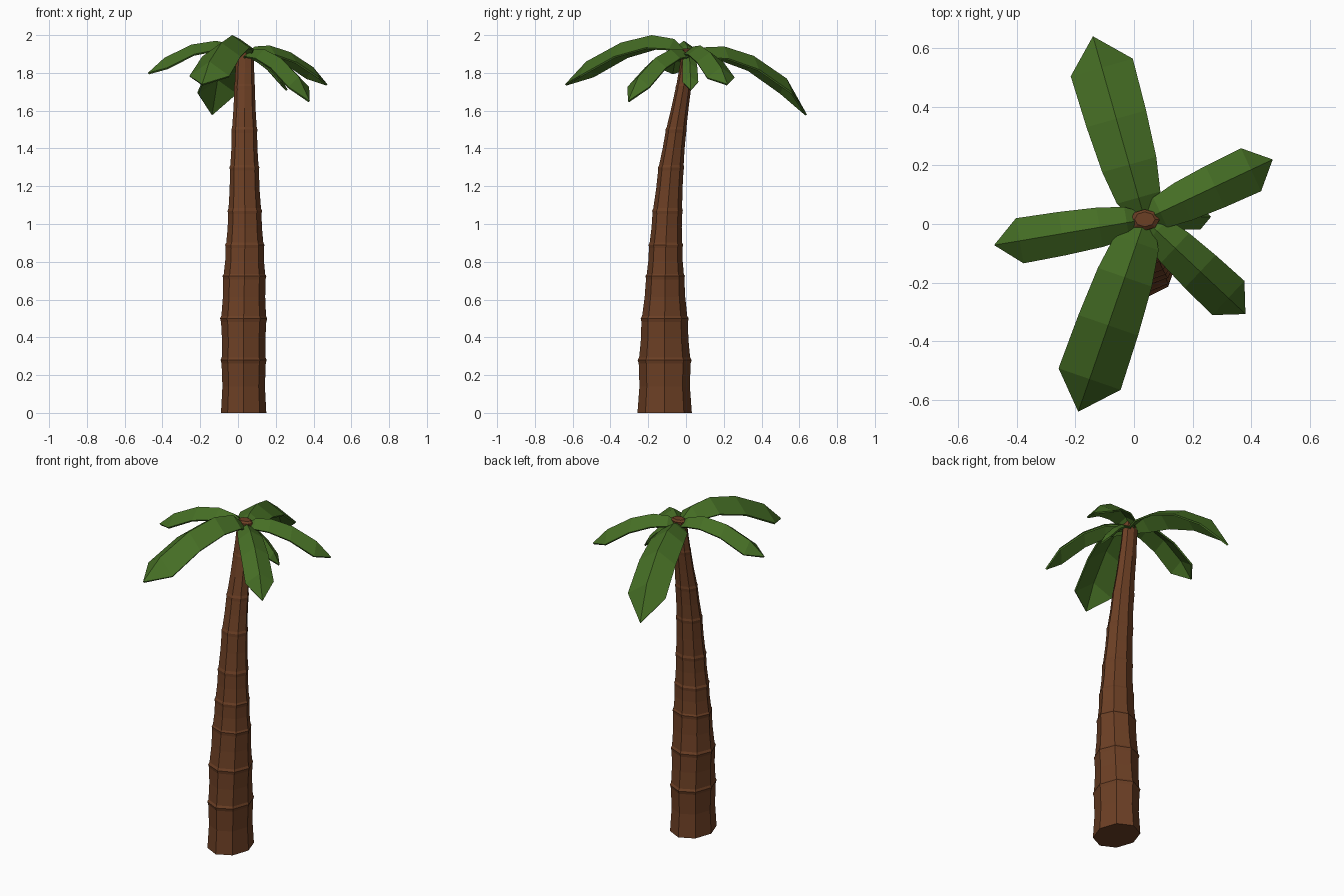
import bpy, bmesh, math
from mathutils import Vector

cube = bpy.data.objects.get("Cube")
if cube:
    bpy.data.objects.remove(cube, do_unlink=True)


def material(name, rgb):
    m = bpy.data.materials.new(name)
    m.use_nodes = True
    m.diffuse_color = (*rgb, 1)
    m.node_tree.nodes["Principled BSDF"].inputs["Base Color"].default_value = (*rgb, 1)
    return m


BARK = material("bark brown", (0.15, 0.05, 0.018))
GREEN = material("leaf green", (0.06, 0.155, 0.018))


def add_object(name, bm, mat):
    bmesh.ops.recalc_face_normals(bm, faces=bm.faces)
    mesh = bpy.data.meshes.new(name)
    bm.to_mesh(mesh)
    bm.free()
    mesh.materials.append(mat)
    ob = bpy.data.objects.new(name, mesh)
    bpy.context.collection.objects.link(ob)
    return ob


# Trunk: joint rings (height, centre x, centre y, radius x, radius y)
JOINTS = [(0, .03, -.113, .12, .144), (.28, .03, -.113, .122, .143),
          (.50, .03, -.113, .125, .127), (.725, .034, -.11, .116, .104),
          (.89, .036, -.107, .104, .091), (1.07, .036, -.098, .091, .081),
          (1.30, .034, -.079, .079, .069), (1.50, .034, -.052, .069, .056),
          (1.73, .035, -.012, .056, .042), (1.92, .037, .014, .05, .036)]
SIDES = 8


def ring(bm, z, cx, cy, rx, ry, scale):
    return [bm.verts.new((cx + rx * scale * math.cos(a), cy + ry * scale * math.sin(a), z))
            for a in (math.tau * i / SIDES for i in range(SIDES))]


bm = bmesh.new()
rings = []
for i, (low, high) in enumerate(zip(JOINTS, JOINTS[1:])):
    low, high = Vector(low), Vector(high)
    # each section: neck, narrow waist, flared lip
    height = high[0] - low[0]
    for t, scale in ((.06 if i else 0, .95 if i else 1), (.5, .93), (1 - .018 / height, .96), (1, 1)):
        rings.append(ring(bm, *low.lerp(high, t), scale))
rings.append(ring(bm, 1.93, .037, .016, .05, .036, .7))
for a, b in zip(rings, rings[1:]):
    for i in range(SIDES):
        j = (i + 1) % SIDES
        bm.faces.new((a[i], a[j], b[j], b[i]))
bm.faces.new(rings[0])
bm.faces.new(rings[-1])
add_object("trunk", bm, BARK)

# Leaves: folded blades that widen to a shoulder and end in a point
HUB = Vector((.037, .015, 0))
STATIONS = (0, .12, .3, .55, .83, 1)
WIDTHS = (.3, .7, .87, .96, 1, 0)


def leaf(name, tip, half_width, heights):
    bm = bmesh.new()
    along = Vector((*tip, 0)) - HUB
    side = Vector((-along.y, along.x, 0)).normalized()
    rows = []
    for t, w, z in zip(STATIONS, WIDTHS, heights):
        ridge = HUB + along * t + Vector((0, 0, z))
        edge = side * half_width * w
        drop = Vector((0, 0, .68 * half_width * w))
        points = (ridge + edge - drop, ridge, ridge - edge - drop) if w else (ridge,)
        rows.append([bm.verts.new(p) for p in points])
    for a, b in zip(rows, rows[1:]):
        for k in (0, 1):
            if len(b) == 3:
                bm.faces.new((a[k], a[k + 1], b[k + 1], b[k]))
            else:
                bm.faces.new((a[k], a[k + 1], b[0]))
    ob = add_object(name, bm, GREEN)
    if ob.data.polygons[0].normal.z < 0:
        ob.data.flip_normals()
    thick = ob.modifiers.new("thickness", "SOLIDIFY")
    thick.thickness = .01
    thick.offset = -1


leaf("front_leaf", (-.19, -.64), .112, (1.9, 1.98, 2.0, 1.96, 1.86, 1.74))
leaf("back_leaf", (-.14, .64), .11, (1.9, 1.935, 1.94, 1.89, 1.77, 1.58))
leaf("left_back_leaf", (.473, .22), .081, (1.9, 1.94, 1.945, 1.91, 1.83, 1.74))
leaf("left_front_leaf", (.38, -.307), .08, (1.9, 1.925, 1.925, 1.88, 1.78, 1.65))
leaf("right_leaf", (-.477, -.072), .078, (1.9, 1.95, 1.97, 1.95, 1.88, 1.80))
leaf("small_left_leaf", (.263, .025), .042, (1.88, 1.9, 1.89, 1.85, 1.78, 1.71))
